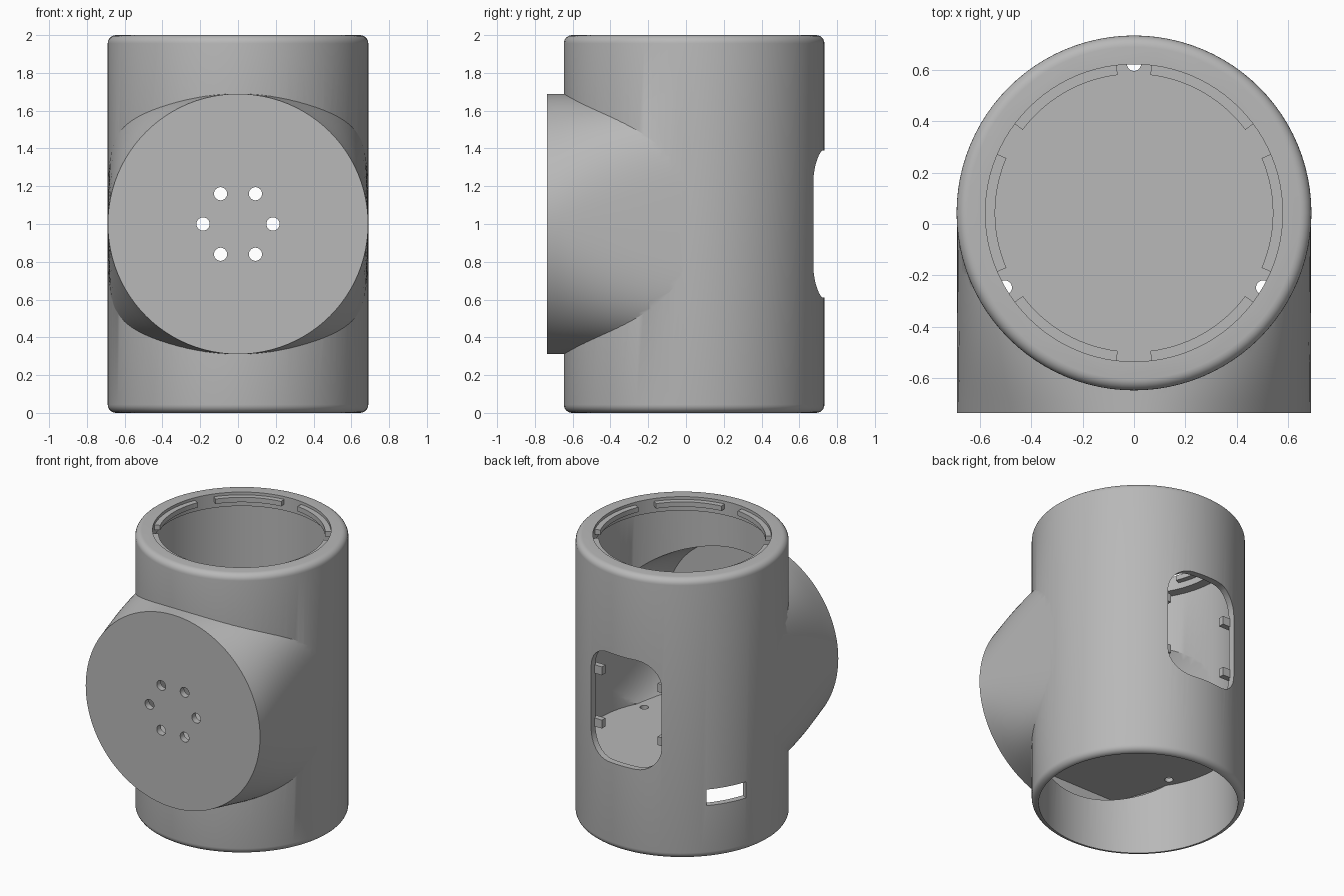
import bpy, bmesh
from math import sin, cos, pi, radians, copysign
from mathutils import Vector, Matrix

if "Cube" in bpy.data.objects:
    bpy.data.objects.remove(bpy.data.objects["Cube"])

AXIS_Y = 0.043      # centre line of the upright tube
R_OUT, R_IN = 0.69, 0.645
R_NECK = 0.578
SEG = 96

grey = bpy.data.materials.new("plain_grey")
grey.use_nodes = True
color = (0.48, 0.48, 0.48, 1)
grey.diffuse_color = color
grey.node_tree.nodes["Principled BSDF"].inputs["Base Color"].default_value = color


def loft(name, rings):
    """Closed solid skinned through matching rings of points."""
    bm = bmesh.new()
    loops = [[bm.verts.new(p) for p in ring] for ring in rings]
    n = len(loops[0])
    for a, b in zip(loops, loops[1:]):
        for i in range(n):
            j = (i + 1) % n
            bm.faces.new((a[i], a[j], b[j], b[i]))
    bm.faces.new(loops[0])
    bm.faces.new(loops[-1])
    bmesh.ops.recalc_face_normals(bm, faces=bm.faces)
    mesh = bpy.data.meshes.new(name)
    bm.to_mesh(mesh)
    bm.free()
    mesh.materials.append(grey)
    obj = bpy.data.objects.new(name, mesh)
    bpy.context.collection.objects.link(obj)
    return obj


def lathe(name, profile, x=0.0, y=AXIS_Y, seg=SEG):
    turn = [2 * pi * i / seg for i in range(seg)]
    return loft(name, [[(x + r * cos(t), y + r * sin(t), z) for t in turn]
                       for r, z in profile])


def block(name, size, centre, angle=0.0):
    sx, sy, sz = (s / 2 for s in size)
    rot = Matrix.Rotation(angle, 3, 'Z')
    return loft(name, [[Vector(centre) + rot @ Vector((x, y, z))
                        for x, y in ((-sx, -sy), (sx, -sy), (sx, sy), (-sx, sy))]
                       for z in (-sz, sz)])


def flare(name, radius, front, back):
    """Round at the front, growing squarer towards the tube."""
    rings = []
    steps = 14
    for k in range(steps + 1):
        y = front + (back - front) * k / steps
        power = 2 / (2 + 3.5 * max(0, y + 0.735) ** 1.1)
        ring = []
        for i in range(SEG):
            c, s = cos(2 * pi * i / SEG), sin(2 * pi * i / SEG)
            ring.append((radius * copysign(abs(c) ** power, c), y,
                         1 + radius * copysign(abs(s) ** power, s)))
        rings.append(ring)
    return loft(name, rings)


def combine(target, tool, operation):
    mod = target.modifiers.new("combine", 'BOOLEAN')
    mod.operation = operation
    mod.solver = 'EXACT'
    mod.object = tool
    bpy.context.view_layer.objects.active = target
    bpy.ops.object.modifier_apply(modifier=mod.name)
    bpy.data.objects.remove(tool)


# Upright tube with rounded rims, joined to the front boss
ROUND = 0.044
arc = [(R_OUT - ROUND + ROUND * sin(k * pi / 12), ROUND - ROUND * cos(k * pi / 12))
       for k in range(7)]
housing = lathe("housing", arc + [(r, 2 - z) for r, z in reversed(arc)])
combine(housing, flare("boss", R_OUT - 0.001, -0.735, 0.02), 'UNION')

# Hollow interior, leaving a level floor and a narrower neck
cavity = lathe("cavity", [(R_IN, -0.1), (R_IN, 1.9), (R_NECK, 1.9), (R_NECK, 2.1)])
combine(cavity, flare("boss_cavity", R_IN - 0.001, -0.69, 0.02), 'UNION')
combine(cavity, block("floor_gap", (3, 3, 0.03), (0, 0, 0.505)), 'DIFFERENCE')
combine(housing, cavity, 'DIFFERENCE')

# Rear window with rounded corners
half_w, half_h, corner = 0.278, 0.39, 0.17
outline = []
for q, (sx, sz) in enumerate(((1, 1), (-1, 1), (-1, -1), (1, -1))):
    for k in range(9):
        t = (q + k / 8) * pi / 2
        outline.append((sx * (half_w - corner) + corner * cos(t),
                        1 + sz * (half_h - corner) + corner * sin(t)))
window = loft("window_cutter", [[(x, y, z) for x, z in outline] for y in (0.3, 1)])
combine(housing, window, 'DIFFERENCE')

# Small cable slot low on the back
t = radians(60)
slot = block("slot_cutter", (0.28, 0.3, 0.115),
             (-0.69 * sin(t), AXIS_Y + 0.69 * cos(t), 0.432), t)
combine(housing, slot, 'DIFFERENCE')

# Ring of holes through the front plate
for i in range(6):
    a = i * pi / 3
    hole = loft("hole_cutter", [[(0.185 * cos(a) + 0.035 * cos(u * pi / 12), y,
                                  1 + 0.185 * sin(a) + 0.035 * sin(u * pi / 12))
                                 for u in range(24)] for y in (-0.8, -0.6)])
    combine(housing, hole, 'DIFFERENCE')

# Three holes through the floor
for i in range(3):
    a = pi / 2 + i * 2 * pi / 3
    hole = lathe("floor_hole_cutter", [(0.028, 0.45), (0.028, 0.56)],
                 0.58 * cos(a), AXIS_Y + 0.58 * sin(a), 20)
    combine(housing, hole, 'DIFFERENCE')

# Locking tabs inside the neck
for i in range(6):
    angles = [radians(60 * i - 23.25 + 46.5 * k / 14) for k in range(15)]
    shape = [(0.54, a) for a in angles] + [(0.585, a) for a in reversed(angles)]
    loft(f"neck_tab_{i + 1}", [[(r * cos(a), AXIS_Y + r * sin(a), z) for r, a in shape]
                               for z in (1.945, 1.98)])

# Clips at the sides of the window
for side, label in ((1, "left"), (-1, "right")):
    for z, level in ((1.19, "upper"), (0.81, "lower")):
        block(f"{label}_{level}_window_clip", (0.09, 0.04, 0.06),
              (side * 0.265, 0.615, z))

# Smooth curved walls, crisp edges
bpy.ops.object.select_all(action='DESELECT')
housing.select_set(True)
bpy.context.view_layer.objects.active = housing
bpy.ops.object.shade_smooth_by_angle(angle=radians(30))
